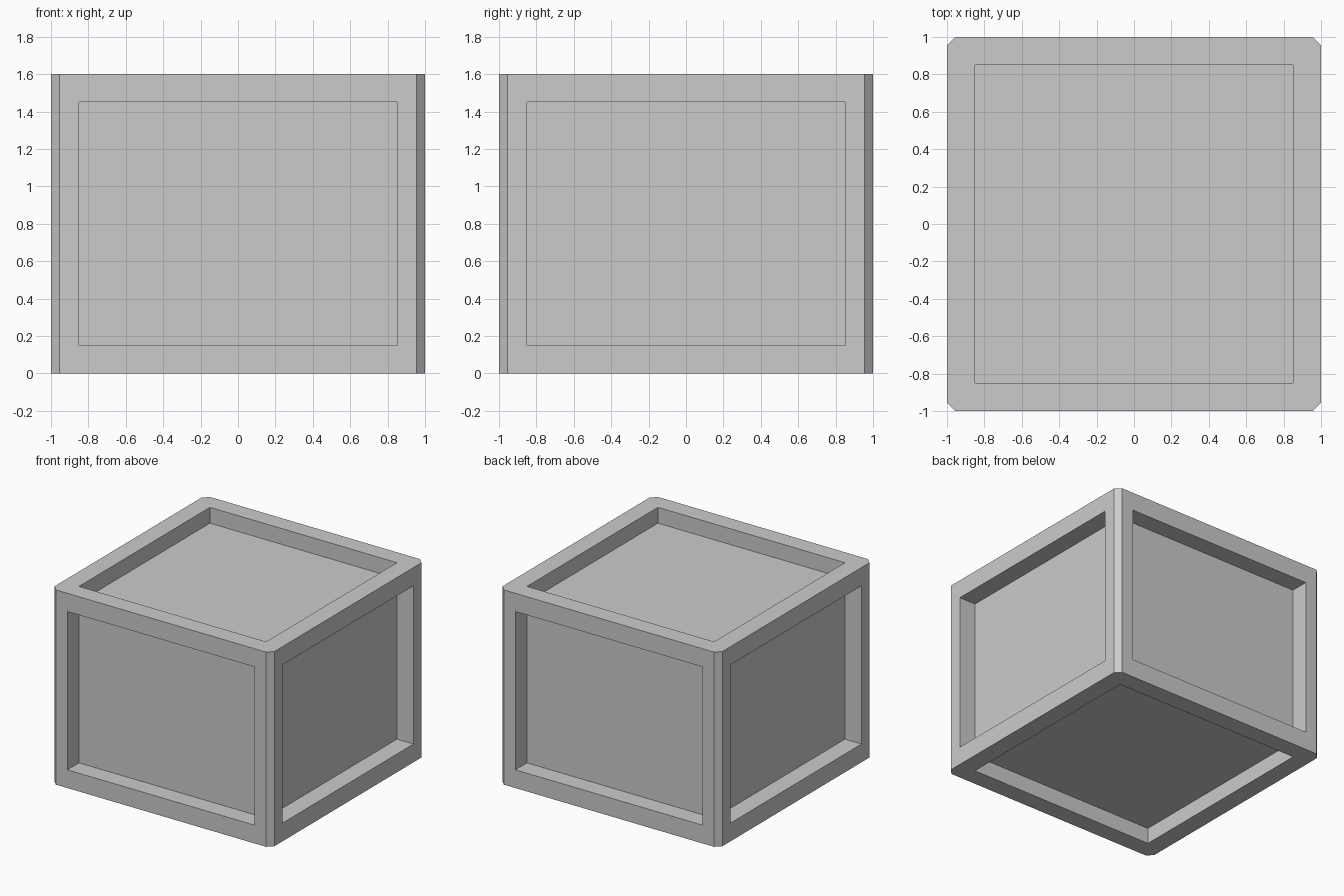
import bpy, bmesh

if "Cube" in bpy.data.objects:
    bpy.data.objects.remove(bpy.data.objects["Cube"])

HALF, HEIGHT, BEAM, CHAMFER = 1.0, 1.6, 0.15, 0.045
INNER = HALF - BEAM          # half width of the openings
FLOOR = 0.13                 # recess depth of top and bottom panels


def prism(name, outline, z0, z1):
    """Extrude a flat outline from z0 up to z1."""
    bm = bmesh.new()
    face = bm.faces.new([bm.verts.new((x, y, z0)) for x, y in outline])
    top = bmesh.ops.extrude_face_region(bm, geom=[face])["geom"]
    for v in top:
        if isinstance(v, bmesh.types.BMVert):
            v.co.z = z1
    bmesh.ops.recalc_face_normals(bm, faces=bm.faces)
    mesh = bpy.data.meshes.new(name)
    bm.to_mesh(mesh)
    bm.free()
    obj = bpy.data.objects.new(name, mesh)
    bpy.context.collection.objects.link(obj)
    return obj


def box(name, x0, x1, y0, y1, z0, z1):
    return prism(name, [(x0, y0), (x1, y0), (x1, y1), (x0, y1)], z0, z1)


# Core whose six sides are the recessed panels
box("inner_panels", -INNER, INNER, -INNER, INNER, FLOOR, HEIGHT - FLOOR)

# Corner posts with a chamfered outer edge
c = HALF - CHAMFER
post = [(INNER, INNER), (HALF, INNER), (HALF, c), (c, HALF), (INNER, HALF)]
for sx in (-1, 1):
    for sy in (-1, 1):
        prism("corner_post", [(sx * x, sy * y) for x, y in post], 0, HEIGHT)

# Horizontal rails around the bottom and top
for level, z in (("bottom", 0), ("top", HEIGHT - BEAM)):
    for s in (-1, 1):
        a, b = sorted((s * INNER, s * HALF))
        box(level + "_rail_x", -INNER, INNER, a, b, z, z + BEAM)
        box(level + "_rail_y", a, b, -INNER, INNER, z, z + BEAM)
